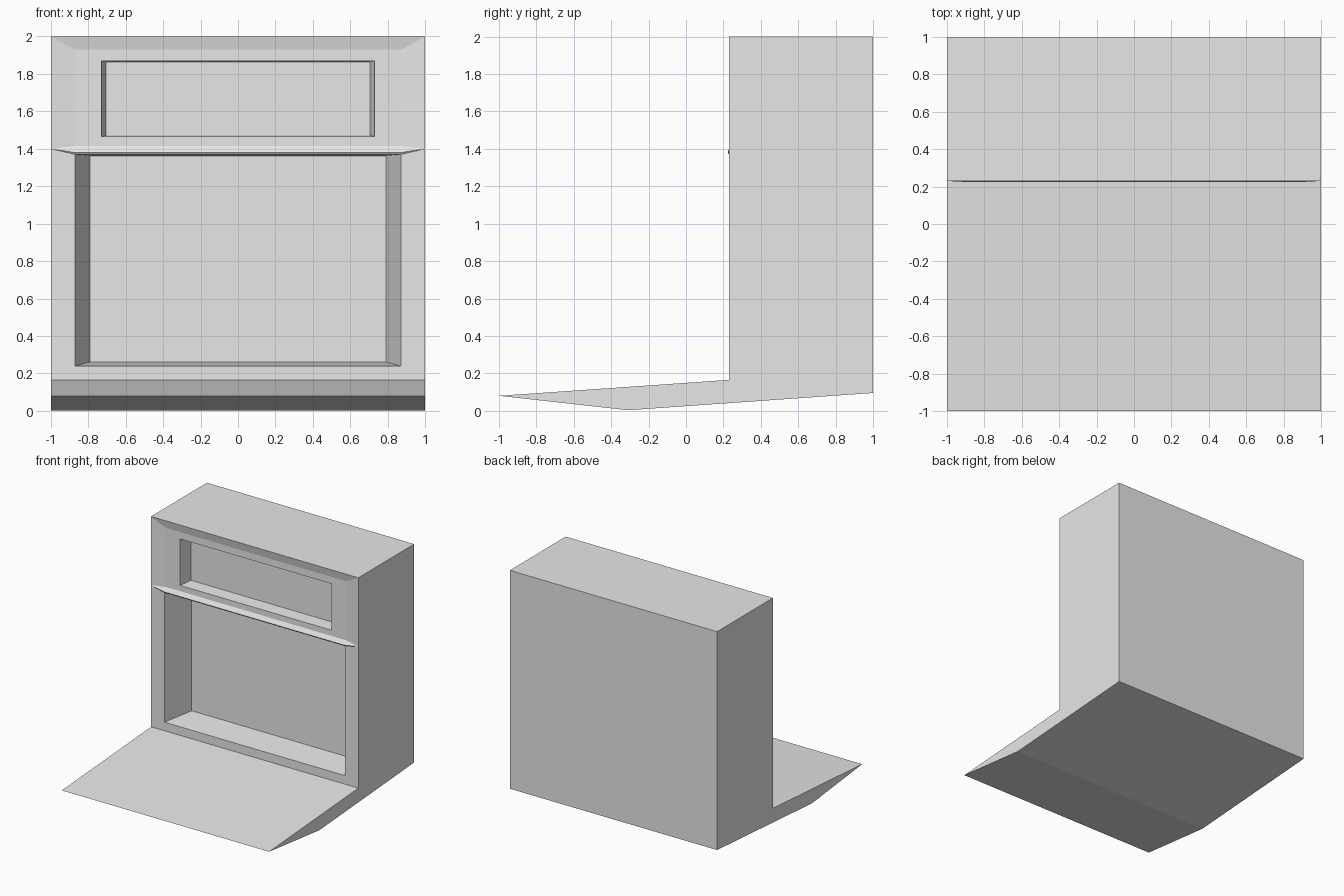
import bpy
import bmesh

cube = bpy.data.objects.get("Cube")
if cube:
    bpy.data.objects.remove(cube, do_unlink=True)

COLOR = (0.8, 0.8, 0.8, 1)
grey = bpy.data.materials.new("plain grey")
grey.use_nodes = True
grey.diffuse_color = COLOR
grey.node_tree.nodes["Principled BSDF"].inputs["Base Color"].default_value = COLOR

FRONT, PANEL = 0.23, 0.245
BASE, SHELF, TOP = 0.165, 1.40, 2.0

bm = bmesh.new()


def face(points):
    return bm.faces.new([bm.verts.new(p) for p in points])


def rect(half_width, low, high, y):
    """Corners of an upright rectangle: bottom left, bottom right, top right, top left."""
    return [(-half_width, y, low), (half_width, y, low),
            (half_width, y, high), (-half_width, y, high)]


def ring(outer, inner, sides=range(4)):
    for i in sides:
        j = (i + 1) % 4
        face([outer[i], outer[j], inner[j], inner[i]])


# Wedge foot and tall box, as one side profile swept across the width
side = [(FRONT, TOP), (FRONT, BASE), (-1, 0.08), (-0.31, 0.003), (1, 0.095), (1, TOP)]
for x in (-1, 1):
    face([(x, y, z) for y, z in side])
for (y1, z1), (y2, z2) in zip(side[1:], side[2:] + side[:1]):
    face([(-1, y1, z1), (1, y1, z1), (1, y2, z2), (-1, y2, z2)])

# Large lower recess; its top border is part of the ledge
mouth = rect(0.87, 0.24, 1.37, FRONT)
back = rect(0.79, 0.262, 1.363, 0.49)
ring(rect(1, BASE, SHELF, FRONT), mouth, (0, 1, 3))
ring(mouth, back)
face(back)

# Dished upper panel with a small recess
dish = rect(0.87, 1.415, 1.93, PANEL)
slot = rect(0.73, 1.465, 1.87, PANEL)
slot_back = rect(0.705, 1.472, 1.865, 0.36)
ring(rect(1, SHELF, TOP, FRONT), dish, (1, 2, 3))
ring(dish, slot)
ring(slot, slot_back)
face(slot_back)

# Pointed ledge between the two recesses
lip = [(-1, FRONT, SHELF), (-0.87, 0.223, 1.38), (0.87, 0.223, 1.38), (1, FRONT, SHELF)]
face(lip + [dish[1], dish[0]])
face(lip + [mouth[2], mouth[3]])

bmesh.ops.remove_doubles(bm, verts=bm.verts, dist=0.0005)
bmesh.ops.recalc_face_normals(bm, faces=bm.faces)

mesh = bpy.data.meshes.new("cabinet")
bm.to_mesh(mesh)
bm.free()
mesh.materials.append(grey)
cabinet = bpy.data.objects.new("cabinet", mesh)
bpy.context.collection.objects.link(cabinet)
